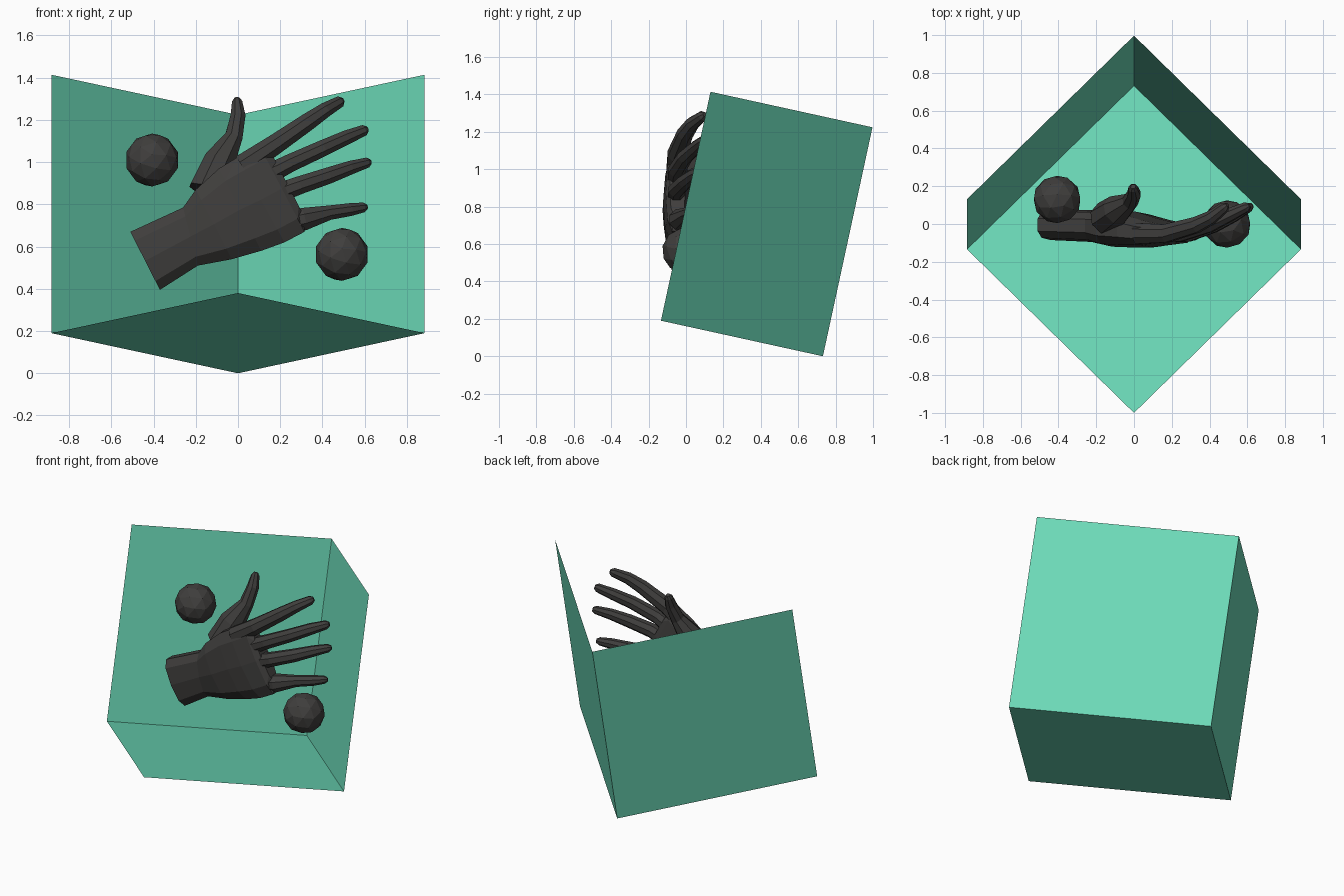
import bpy, bmesh, math
from mathutils import Vector

if "Cube" in bpy.data.objects:
    bpy.data.objects.remove(bpy.data.objects["Cube"])


def material(name, rgb):
    m = bpy.data.materials.new(name)
    m.diffuse_color = (*rgb, 1)
    m.use_nodes = True
    m.node_tree.nodes["Principled BSDF"].inputs["Base Color"].default_value = m.diffuse_color
    return m


GREEN = material("mint_green", (0.15, 0.70, 0.48))
DARK = material("charcoal", (0.05, 0.048, 0.046))


def add_object(name, bm, mat):
    mesh = bpy.data.meshes.new(name)
    bm.to_mesh(mesh)
    bm.free()
    mesh.materials.append(mat)
    ob = bpy.data.objects.new(name, mesh)
    bpy.context.collection.objects.link(ob)
    return ob


def loft(name, rings):
    """Closed skin through rings of points."""
    bm = bmesh.new()
    loops = [[bm.verts.new(p) for p in ring] for ring in rings]
    n = len(loops[0])
    for a, b in zip(loops, loops[1:]):
        for i in range(n):
            j = (i + 1) % n
            bm.faces.new((a[i], a[j], b[j], b[i]))
    bm.faces.new(loops[0][::-1])
    bm.faces.new(loops[-1])
    bmesh.ops.recalc_face_normals(bm, faces=bm.faces)
    return add_object(name, bm, DARK)


def ellipse(c, u, v, n, power=1.0):
    pts = []
    for i in range(n):
        t = 2 * math.pi * (i + 0.5) / n
        f = lambda s: math.copysign(abs(s) ** power, s)
        pts.append(c + u * f(math.cos(t)) + v * f(math.sin(t)))
    return pts


def finger(name, path):
    """Tapered digit along (x, y, z, radius) stations."""
    pts = [Vector(p[:3]) for p in path]
    rings = []
    for i, p in enumerate(pts):
        d = (pts[min(i + 1, len(pts) - 1)] - pts[max(i - 1, 0)]).normalized()
        u = d.cross(Vector((0, 1, 0))).normalized()
        v = u.cross(d)
        r = path[i][3]
        rings.append(ellipse(p, u * r, v * r, 8))
        if i == len(pts) - 1:
            rings.append(ellipse(p + d * 0.02, u * r * 0.5, v * r * 0.5, 8))
    return loft(name, rings)


# Tilted open corner: three square panels sharing one vertex
corner = Vector((0, 0.732, 0))
a = Vector((0.884, -0.866, 0.19))
b = Vector((-0.884, -0.866, 0.19))
up = Vector((0, 0.265, 1.224))
bm = bmesh.new()
V = {k: bm.verts.new(p) for k, p in {
    "o": corner, "a": corner + a, "b": corner + b, "ab": corner + a + b,
    "u": corner + up, "au": corner + a + up, "bu": corner + b + up}.items()}
for quad in (("o", "a", "ab", "b"), ("o", "u", "au", "a"), ("o", "b", "bu", "u")):
    bm.faces.new([V[k] for k in quad])
add_object("corner_panels", bm, GREEN)

# Faceted balls
for name, pos in (("upper_ball", (-0.407, 0.13, 1.01)), ("lower_ball", (0.492, 0.0, 0.563))):
    bm = bmesh.new()
    bmesh.ops.create_icosphere(bm, subdivisions=2, radius=0.128)
    ball = add_object(name, bm, DARK)
    ball.location = pos
    ball.rotation_euler = (math.radians(78), 0, 0)

# Wrist and palm: (thumb-side x, z, little-finger-side x, z, centre y, half thickness)
palm = [
    (-0.51, 0.67, -0.37, 0.395, -0.005, 0.08),
    (-0.26, 0.785, -0.19, 0.51, -0.010, 0.085),
    (-0.20, 0.87, -0.03, 0.54, -0.020, 0.100),
    (-0.09, 0.97, 0.11, 0.58, -0.030, 0.095),
    (0.00, 1.025, 0.22, 0.62, -0.045, 0.078),
    (0.10, 1.08, 0.315, 0.67, -0.050, 0.058),
    (0.16, 1.04, 0.31, 0.75, -0.045, 0.042),
]
rings = []
for x1, z1, x2, z2, y, t in palm:
    p, q = Vector((x1, y, z1)), Vector((x2, y, z2))
    u = (p - q) / 2 / math.cos(math.pi / 10) ** 0.75
    rings.append(ellipse((p + q) / 2, u, Vector((0, t, 0)), 10, 0.75))
hand = loft("hand", rings)

# Thumb and fingers
digits = {
    "thumb": [(-0.15, 0.03, 0.86, 0.09), (-0.09, 0.075, 1.00, 0.08),
              (-0.02, 0.12, 1.12, 0.045), (0.0, 0.16, 1.22, 0.038), (-0.004, 0.19, 1.285, 0.026)],
    "index_finger": [(0.02, -0.05, 0.98, 0.06), (0.17, -0.05, 1.08, 0.052),
                     (0.33, -0.005, 1.19, 0.045), (0.41, 0.035, 1.245, 0.038), (0.48, 0.09, 1.285, 0.029)],
    "middle_finger": [(0.08, -0.055, 0.91, 0.055), (0.246, -0.05, 0.995, 0.046),
                      (0.40, -0.005, 1.065, 0.042), (0.51, 0.05, 1.115, 0.037), (0.595, 0.09, 1.15, 0.028)],
    "ring_finger": [(0.10, -0.055, 0.82, 0.055), (0.29, -0.05, 0.89, 0.046),
                    (0.425, -0.005, 0.935, 0.042), (0.53, 0.045, 0.973, 0.035), (0.61, 0.09, 0.997, 0.026)],
    "little_finger": [(0.12, -0.045, 0.69, 0.055), (0.31, -0.035, 0.73, 0.058),
                      (0.43, 0.005, 0.76, 0.037), (0.53, 0.045, 0.775, 0.033), (0.592, 0.075, 0.785, 0.025)],
}
# Fuse the digits onto the palm
parts = [finger(n, p) for n, p in digits.items()]
for part in parts:
    mod = hand.modifiers.new(part.name, 'BOOLEAN')
    mod.operation, mod.solver, mod.object = 'UNION', 'EXACT', part
bpy.context.view_layer.update()
fused = bpy.data.meshes.new_from_object(hand.evaluated_get(bpy.context.evaluated_depsgraph_get()))
hand.modifiers.clear()
hand.data = fused
for part in parts:
    bpy.data.objects.remove(part)
